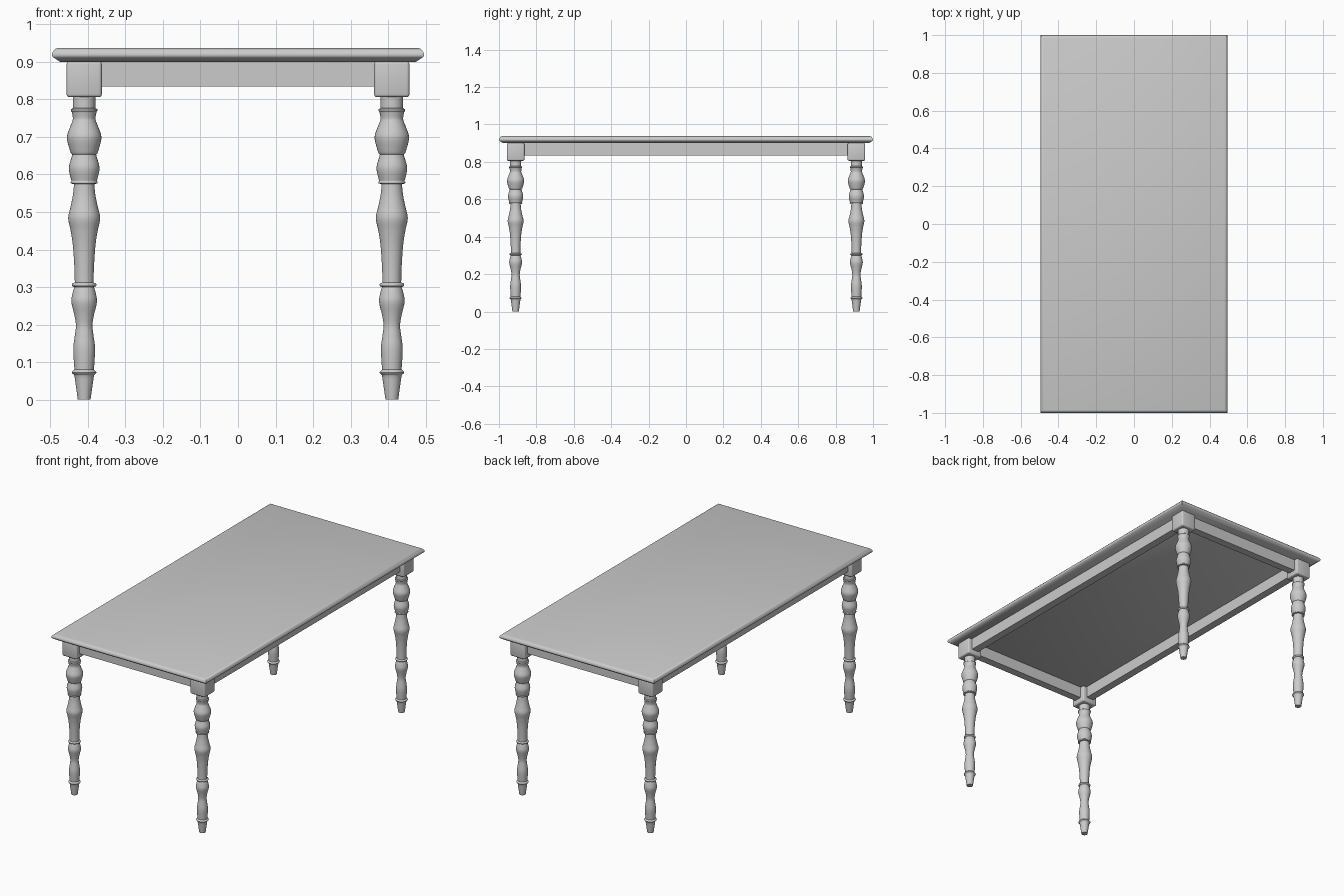
import bpy, bmesh, math

if "Cube" in bpy.data.objects:
    bpy.data.objects.remove(bpy.data.objects["Cube"])

LEG_X, LEG_Y = 0.41, 0.911


def finish(name, bm, angle=35):
    bmesh.ops.recalc_face_normals(bm, faces=bm.faces)
    me = bpy.data.meshes.new(name)
    bm.to_mesh(me)
    bm.free()
    ob = bpy.data.objects.new(name, me)
    bpy.context.collection.objects.link(ob)
    bpy.ops.object.select_all(action='DESELECT')
    ob.select_set(True)
    bpy.context.view_layer.objects.active = ob
    bpy.ops.object.shade_smooth_by_angle(angle=math.radians(angle))
    return ob


def loft(name, rings, angle=35):
    bm = bmesh.new()
    loops = [[bm.verts.new(p) for p in r] for r in rings]
    n = len(loops[0])
    for a, b in zip(loops, loops[1:]):
        for i in range(n):
            j = (i + 1) % n
            bm.faces.new((a[i], a[j], b[j], b[i]))
    bm.faces.new(loops[0][::-1])
    bm.faces.new(loops[-1])
    return finish(name, bm, angle)


def box(name, center, size, bevel=0.0):
    bm = bmesh.new()
    bmesh.ops.create_cube(bm, size=1)
    for v in bm.verts:
        v.co = [c + s * k for c, s, k in zip(center, size, v.co)]
    if bevel:
        bmesh.ops.bevel(bm, geom=bm.edges[:], offset=bevel, segments=3,
                        profile=0.5, affect='EDGES')
    return finish(name, bm)


def smooth_curve(pts, steps=5):
    # Catmull-Rom through one section of the turned profile
    out = []
    p = [pts[0]] + pts + [pts[-1]]
    for a, b, c, d in zip(p, p[1:], p[2:], p[3:]):
        for k in range(steps):
            t = k / steps
            out.append(tuple(0.5 * (2 * q + (r - o) * t + (2 * o - 5 * q + 4 * r - s) * t * t
                                    + (3 * q - o - 3 * r + s) * t ** 3)
                             for o, q, r, s in zip(a, b, c, d)))
    return out + [pts[-1]]


# Table top: moulded edge as (inset, height)
edge = [(0.022, 0.900), (0.004, 0.912), (0.001, 0.915), (0, 0.919), (0.001, 0.924),
        (0.005, 0.930), (0.010, 0.935), (0.017, 0.9375)]
loft("table_top", [[(sx * (0.496 - d), sy * (1.0 - d), z)
                    for sx, sy in ((-1, -1), (1, -1), (1, 1), (-1, 1))] for d, z in edge])

# Turned leg profile as (radius, height), split at the crisp rings
sections = [
    [(0.017, 0.0), (0.026, 0.064)],
    [(0.027, 0.066), (0.033, 0.072), (0.027, 0.079)],
    [(0.026, 0.080), (0.029, 0.135), (0.025, 0.170), (0.022, 0.197), (0.026, 0.225),
     (0.034, 0.260), (0.031, 0.283), (0.026, 0.300)],
    [(0.031, 0.302), (0.033, 0.306), (0.031, 0.310)],
    [(0.025, 0.312), (0.026, 0.350), (0.030, 0.410), (0.036, 0.450), (0.0425, 0.484),
     (0.036, 0.515), (0.030, 0.545), (0.027, 0.574)],
    [(0.035, 0.576), (0.036, 0.579), (0.034, 0.582)],
    [(0.034, 0.583), (0.040, 0.608), (0.040, 0.624), (0.034, 0.645), (0.032, 0.653)],
    [(0.035, 0.656), (0.038, 0.664), (0.045, 0.690), (0.045, 0.706), (0.037, 0.728), (0.033, 0.738)],
    [(0.032, 0.741), (0.030, 0.750), (0.033, 0.767)],
    [(0.035, 0.769), (0.035, 0.774)],
    [(0.030, 0.777), (0.030, 0.810)],
]
profile = [p for s in sections for p in smooth_curve(s)]
SEG = 32

for fy, yn in ((-1, "front"), (1, "back")):
    for fx, xn in ((-1, "left"), (1, "right")):
        cx, cy = fx * LEG_X, fy * LEG_Y
        rings = [[(cx + r * math.cos(2 * math.pi * i / SEG),
                   cy + r * math.sin(2 * math.pi * i / SEG), z) for i in range(SEG)]
                 for r, z in profile]
        loft(f"{yn}_{xn}_leg", rings, 40)
        box(f"{yn}_{xn}_leg_block", (cx, cy, 0.854), (0.094, 0.094, 0.096), 0.008)

# Aprons between the leg blocks
for s, yn, xn in ((-1, "front", "left"), (1, "back", "right")):
    box(f"{yn}_apron", (0, s * LEG_Y, 0.868), (2 * LEG_X - 0.08, 0.045, 0.068))
    box(f"{xn}_apron", (s * LEG_X, 0, 0.868), (0.045, 2 * LEG_Y - 0.08, 0.068))
